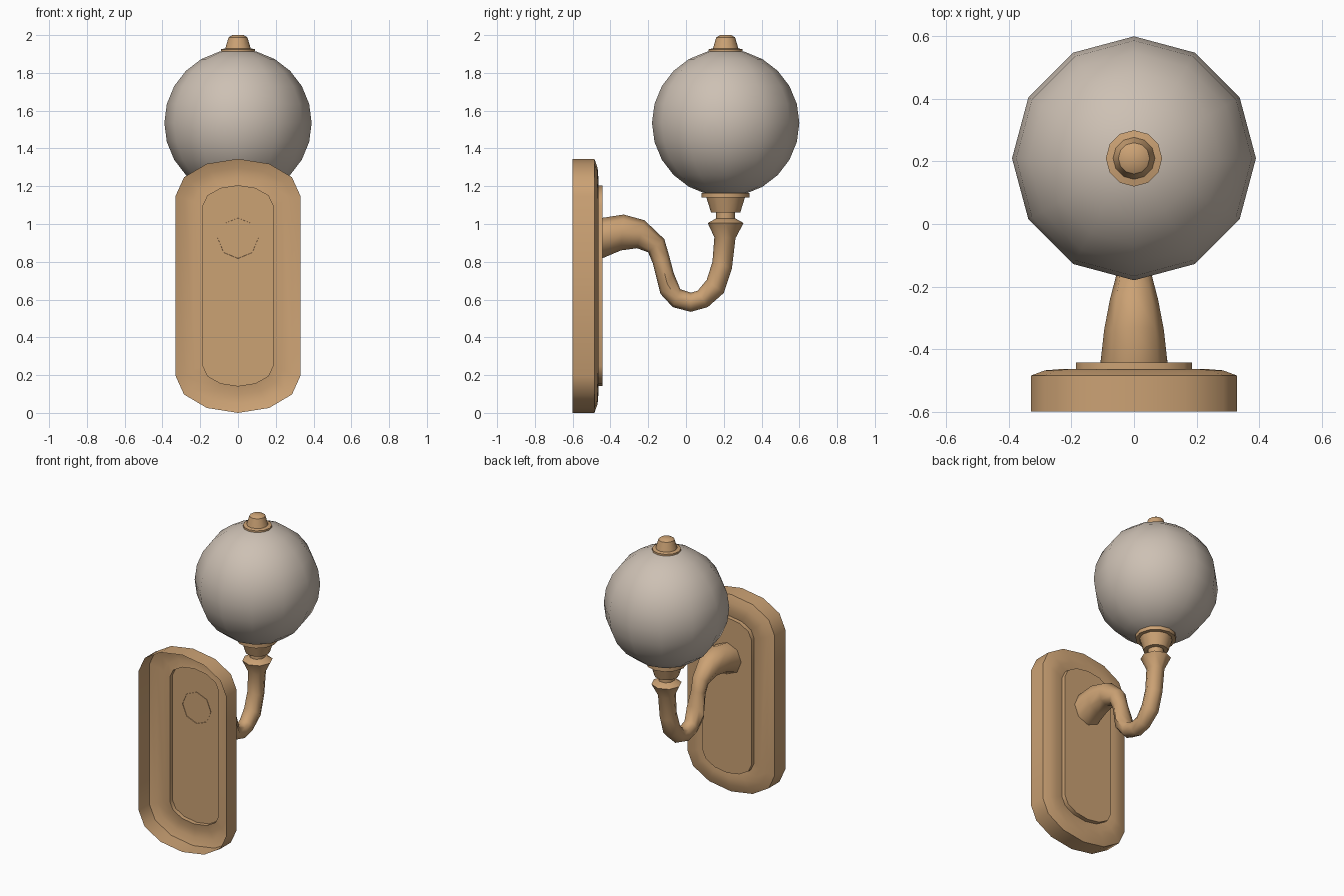
import bpy, bmesh, math
from mathutils import Vector

if "Cube" in bpy.data.objects:
    bpy.data.objects.remove(bpy.data.objects["Cube"])


def material(name, rgb):
    m = bpy.data.materials.new(name)
    m.diffuse_color = (*rgb, 1)
    m.use_nodes = True
    m.node_tree.nodes["Principled BSDF"].inputs["Base Color"].default_value = m.diffuse_color
    return m


brass = material("warm brass", (0.60, 0.36, 0.175))
glass = material("frosted glass", (0.61, 0.53, 0.455))
AXIS_Y = 0.21  # depth of the lamp axis


def finish(name, bm, mat, angle):
    """Turn a bmesh into a smoothed, coloured object."""
    bmesh.ops.recalc_face_normals(bm, faces=bm.faces)
    me = bpy.data.meshes.new(name)
    bm.to_mesh(me)
    bm.free()
    me.materials.append(mat)
    ob = bpy.data.objects.new(name, me)
    bpy.context.collection.objects.link(ob)
    bpy.ops.object.select_all(action='DESELECT')
    ob.select_set(True)
    bpy.context.view_layer.objects.active = ob
    bpy.ops.object.shade_smooth_by_angle(angle=math.radians(angle))
    return ob


def loft(name, rings, mat, angle, cap_start=False, cap_end=False):
    """Skin a list of closed point rings."""
    bm = bmesh.new()
    rows = [[bm.verts.new(p) for p in ring] for ring in rings]
    for a, b in zip(rows, rows[1:]):
        for i in range(len(a)):
            j = (i + 1) % len(a)
            bm.faces.new((a[i], a[j], b[j], b[i]))
    if cap_start:
        bm.faces.new(rows[0][::-1])
    if cap_end:
        bm.faces.new(rows[-1])
    return finish(name, bm, mat, angle)


def lathe(name, profile, mat, sides=12):
    """Revolve (radius, height) pairs about the lamp axis."""
    steps = [2 * math.pi * i / sides for i in range(sides)]
    rings = [[(r * math.cos(t), AXIS_Y + r * math.sin(t), z) for t in steps]
             for r, z in profile]
    return loft(name, rings, mat, 35, True, True)


def slot(width, straight, bulge, y):
    """Upright rounded outline with elliptical ends."""
    mid = 0.6725
    pts = []
    for side, start in ((1, 0), (-1, 180)):
        for k in range(7):
            t = math.radians(start + 30 * k)
            pts.append((width * math.cos(t), y,
                        mid + side * straight + bulge * math.sin(t)))
    return pts


# Hollow wall plate, open at the wall side, with a raised centre panel
loft("wall_plate", [
    slot(0.33, 0.4775, 0.195, -0.60),
    slot(0.33, 0.4775, 0.195, -0.485),
    slot(0.285, 0.465, 0.16, -0.468),
    slot(0.235, 0.445, 0.13, -0.464),
    slot(0.185, 0.425, 0.105, -0.472),
    slot(0.185, 0.425, 0.105, -0.443),
], brass, 40, cap_end=True)

# Curved tapering arm: opposite edge points (y, z) of each octagonal section
sections = [
    (-0.446, 1.032, -0.446, 0.817), (-0.33, 1.05, -0.345, 0.86),
    (-0.22, 1.02, -0.26, 0.872), (-0.115, 0.92, -0.20, 0.85),
    (-0.09, 0.835, -0.175, 0.79), (-0.065, 0.74, -0.135, 0.63),
    (-0.03, 0.655, -0.07, 0.56), (0.025, 0.636, 0.025, 0.535),
    (0.062, 0.647, 0.115, 0.56), (0.11, 0.705, 0.20, 0.635),
    (0.14, 0.80, 0.243, 0.765), (0.15, 0.93, 0.262, 0.925),
    (0.115, 1.005, 0.305, 1.005), (0.16, 1.03, 0.26, 1.03),
]
rings = []
for y1, z1, y2, z2 in sections:
    a, b = Vector((0, y1, z1)), Vector((0, y2, z2))
    half = (a - b) / 2
    rings.append([(a + b) / 2 + half * math.sin(k * math.pi / 4)
                  + Vector((half.length * math.cos(k * math.pi / 4), 0, 0))
                  for k in range(8)])
loft("curved_arm", rings, brass, 50, cap_end=True)

# Neck and cup holding the globe
lathe("globe_cup", [(0.05, 1.02), (0.05, 1.06), (0.077, 1.06), (0.102, 1.14),
                    (0.127, 1.14), (0.127, 1.165)], brass)

# Glass globe
bm = bmesh.new()
bmesh.ops.create_uvsphere(bm, u_segments=12, v_segments=12, radius=0.39)
bmesh.ops.translate(bm, verts=bm.verts, vec=(0, AXIS_Y, 1.535))
finish("glass_globe", bm, glass, 40)

# Finial on top
lathe("finial", [(0.09, 1.905), (0.09, 1.925), (0.067, 1.93), (0.05, 1.988),
                 (0.03, 2.0)], brass)
